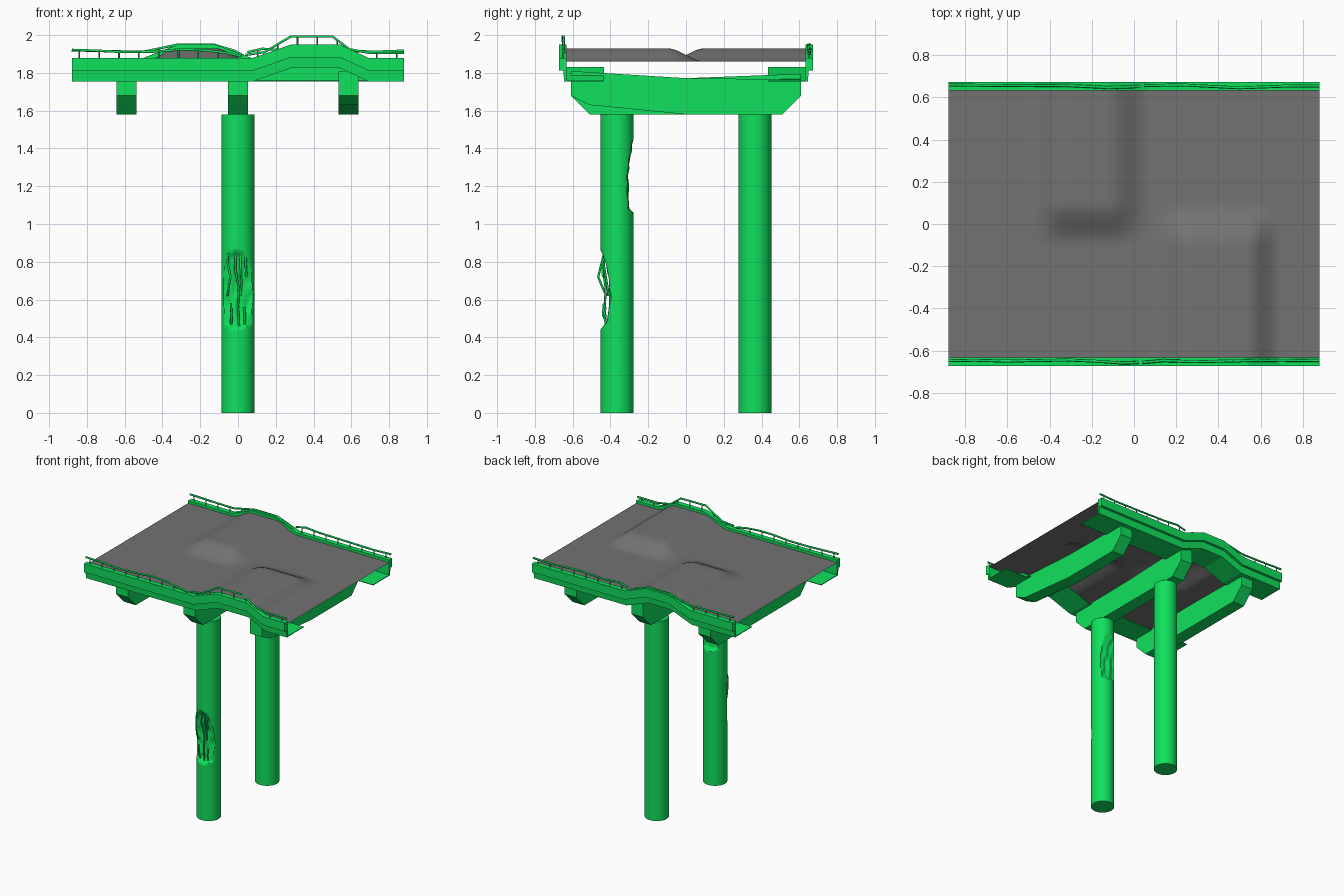
import bpy, bmesh, math, random
from mathutils import Vector, noise

if "Cube" in bpy.data.objects:
    bpy.data.objects.remove(bpy.data.objects["Cube"])
random.seed(4)

def material(name, rgb):
    m = bpy.data.materials.new(name)
    m.diffuse_color = (*rgb, 1)
    m.use_nodes = True
    m.node_tree.nodes["Principled BSDF"].inputs["Base Color"].default_value = m.diffuse_color
    return m

GREEN = material("green", (0.005, 0.75, 0.11))
ASPHALT = material("asphalt", (0.17, 0.17, 0.17))

def interp(pts, x):
    if x <= pts[0][0]:
        return pts[0][1]
    for (x0, a), (x1, b) in zip(pts, pts[1:]):
        if x <= x1:
            return a + (b - a) * (x - x0) / (x1 - x0)
    return pts[-1][1]

def smooth(t):
    t = max(0, min(1, t))
    return t * t * (3 - 2 * t)

def finish(bm, name, mat, shade=False):
    bmesh.ops.recalc_face_normals(bm, faces=bm.faces)
    me = bpy.data.meshes.new(name)
    bm.to_mesh(me)
    bm.free()
    ob = bpy.data.objects.new(name, me)
    bpy.context.collection.objects.link(ob)
    me.materials.append(mat)
    if shade:
        bpy.ops.object.select_all(action='DESELECT')
        ob.select_set(True)
        bpy.context.view_layer.objects.active = ob
        bpy.ops.object.shade_smooth_by_angle(angle=math.radians(35))
    return ob

def loft(name, rings, mat, shade=False):
    bm = bmesh.new()
    vs = [[bm.verts.new(p) for p in r] for r in rings]
    n = len(vs[0])
    for a, b in zip(vs, vs[1:]):
        for i in range(n):
            bm.faces.new((a[i], a[(i + 1) % n], b[(i + 1) % n], b[i]))
    bm.faces.new(vs[0])
    bm.faces.new(vs[-1])
    return finish(bm, name, mat, shade)

def rods(name, paths, radius):
    cu = bpy.data.curves.new(name, 'CURVE')
    cu.dimensions = '3D'
    cu.bevel_depth = radius
    cu.bevel_resolution = 1
    cu.use_fill_caps = True
    for path in paths:
        s = cu.splines.new('POLY')
        s.points.add(len(path) - 1)
        for p, co in zip(s.points, path):
            p.co = (*co, 1)
    cu.materials.append(GREEN)
    ob = bpy.data.objects.new(name, cu)
    bpy.context.collection.objects.link(ob)

# Heave of the road along each edge: front edge (-1) and back edge (+1)
HEAVE = {-1: [(0.08, 0), (0.28, 0.07), (0.54, 0.07), (0.69, 0)],
         1: [(-0.50, 0), (-0.32, 0.07), (-0.12, 0.07), (0.07, 0)]}

# Road surface: sheet buckled differently on each side of the centre line
def heave_smooth(side, x):
    return 0.07 * smooth(interp(HEAVE[side], x) / 0.07)

bm = bmesh.new()
bmesh.ops.create_grid(bm, x_segments=88, y_segments=64, size=1)
for v in bm.verts:
    x, y = v.co.x * 0.88, v.co.y * 0.632
    t = smooth((y + 0.10) / 0.20)
    v.co = (x, y, 1.86 + heave_smooth(-1, x) * (1 - t) + heave_smooth(1, x) * t)
deck = finish(bm, "road_surface", ASPHALT, True)
if deck.data.polygons[0].normal.z < 0:
    deck.data.flip_normals()

# Edge girders: parapet, fascia and thin lower flange
SECTION = [(.672, 1.88), (.672, 1.812), (.65, 1.812), (.645, 1.755),
           (.434, 1.755), (.434, 1.76), (.632, 1.762), (.632, 1.88)]
for side, label in ((-1, "front"), (1, "back")):
    xs = [-0.88] + [p[0] for p in HEAVE[side]] + [0.88]
    loft(label + "_edge_girder",
         [[(x, side * y, z + interp(HEAVE[side], x)) for y, z in SECTION] for x in xs], GREEN)

# Cross beams under the road, the right one lifted on its front end
for name, x, front, back, low in (("left_beam", -.59, 0, .0, 1.58),
                                  ("middle_beam", 0, 0, .03, 1.58),
                                  ("right_beam", .585, .045, 0, 1.63)):
    prof = [(-.61, 1.765 + front), (-.61, 1.68), (-.51, low), (0, 1.58), (.51, 1.58),
            (.61, 1.68), (.61, 1.765 + back), (0, 1.772)]
    loft(name, [[(x + d, y, z) for y, z in prof] for d in (-.052, .052)], GREEN)

# Railings: bent handrails in two broken lengths, with posts
RAILS = {-1: [[(-.88, 1.922), (-.75, 1.918), (-.6, 1.91), (-.45, 1.912), (-.3, 1.924),
               (-.18, 1.92), (-.06, 1.905), (.02, 1.888)],
              [(.04, 1.895), (.14, 1.91), (.28, 1.993), (.5, 1.993), (.59, 1.925),
               (.7, 1.905), (.88, 1.905)]],
         1: [[(-.88, 1.92), (-.7, 1.915), (-.5, 1.912), (-.32, 1.95), (-.13, 1.95),
              (-.02, 1.918), (.03, 1.89)],
             [(.05, 1.91), (.13, 1.928), (.25, 1.918), (.5, 1.921), (.72, 1.912), (.88, 1.918)]]}
for side, label in ((-1, "front"), (1, "back")):
    bars, posts = [], []
    for pts in RAILS[side]:
        bars.append([(x, side * (.652 + random.uniform(-.008, .008)), z) for x, z in pts])
    for i in range(17):
        x = -0.84 + i * 0.105
        pts = RAILS[side][0] if x < 0.03 else RAILS[side][1]
        base, top = 1.878 + interp(HEAVE[side], x), interp(pts, x)
        if top > base + 0.015:
            posts.append([(x, side * .652, base), (x, side * .652, top)])
    rods(label + "_handrail", bars, 0.007)
    rods(label + "_rail_posts", posts, 0.004)

# Columns: the front one has concrete broken away on two faces
R, TOP = 0.087, 1.58
FRONT_CUT = [(.445, .09), (.475, .050), (.6, .036), (.70, .040), (.78, .052), (.83, .066), (.87, .09)]
BACK_CUT = [(1.055, .09), (1.085, .058), (1.2, .055), (1.26, .055), (1.33, .064), (1.42, .076), (1.46, .09)]

def column(name, cy, damaged):
    rings = []
    count = 158 if damaged else 1
    for k in range(count + 1):
        z = TOP * k / count
        ring = []
        for i in range(64):
            a = math.tau * i / 64
            x, y = R * math.cos(a), R * math.sin(a)
            if damaged:
                n = 0.010 * noise.noise(Vector((x * 30, z * 14, 2)))
                zz = z + 0.02 * noise.noise(Vector((x * 25, 1, 5)))
                if .44 < zz < .875:
                    y = max(y, -interp(FRONT_CUT, zz) + n)
                if 1.05 < zz < 1.465:
                    y = min(y, interp(BACK_CUT, zz) + n)
            ring.append((x, cy + y, z))
        rings.append(ring)
    loft(name, rings, GREEN, True)

column("front_column", -0.365, True)
column("back_column", 0.365, False)

# Exposed reinforcing bars in the front break
rods("exposed_bars", [
    [(-.05, -.43, .86), (-.055, -.445, .80), (-.04, -.465, .72), (-.05, -.44, .66), (-.055, -.42, .62)],
    [(-.012, -.43, .85), (-.015, -.44, .76), (.004, -.425, .66), (0, -.43, .56), (.004, -.425, .46)],
    [(.012, -.43, .85), (.014, -.435, .78), (.018, -.418, .68), (.012, -.41, .62)],
    [(.042, -.425, .84), (.04, -.445, .79), (.045, -.44, .72)],
    [(-.036, -.42, .47), (-.034, -.44, .52), (-.038, -.435, .58)],
    [(.035, -.42, .46), (.036, -.435, .51), (.034, -.425, .56)]], 0.006)
